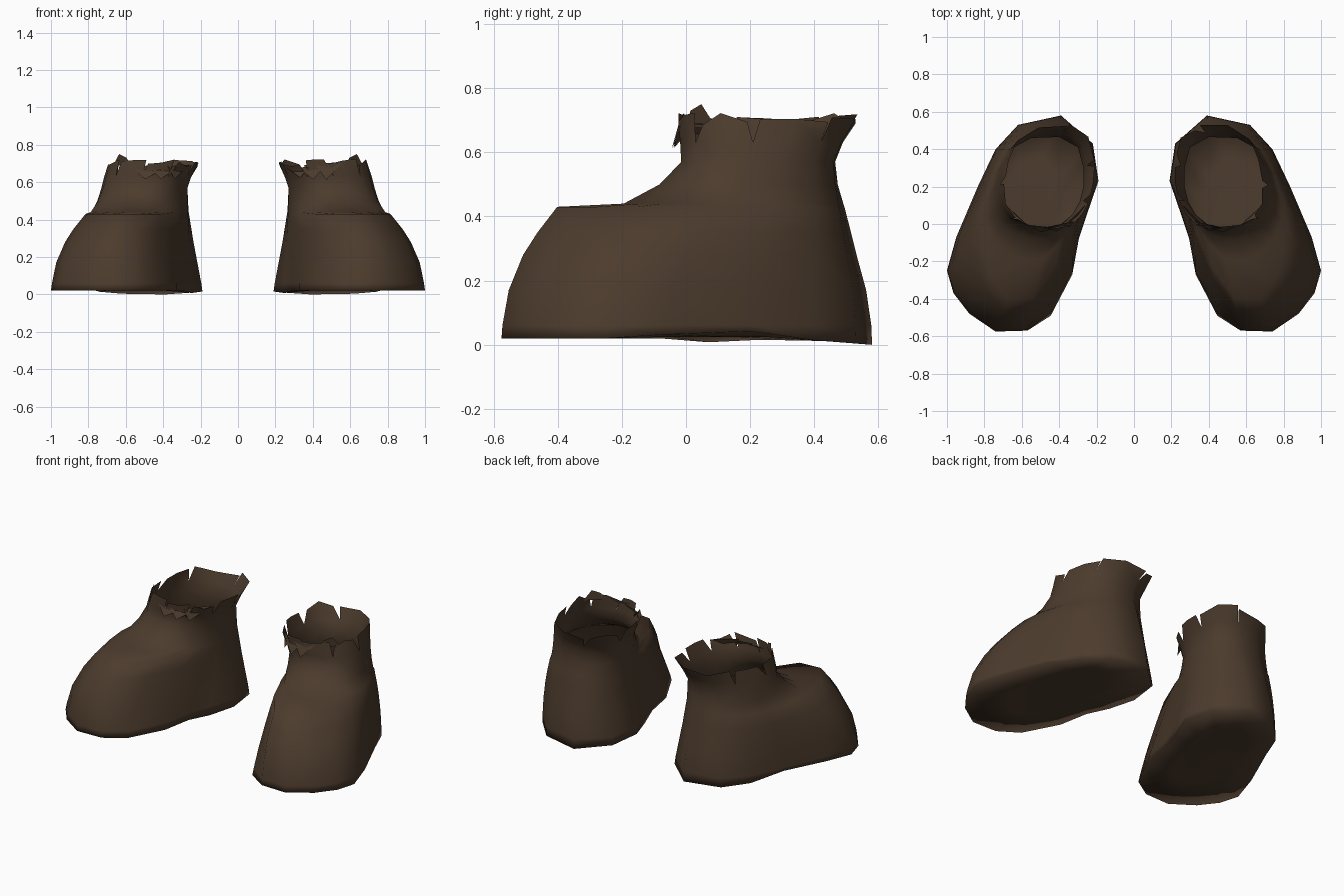
import bpy, bmesh, math, random
from mathutils import Vector

if "Cube" in bpy.data.objects:
    bpy.data.objects.remove(bpy.data.objects["Cube"])

leather = bpy.data.materials.new("brown leather")
leather.diffuse_color = (0.072, 0.044, 0.026, 1)
leather.use_nodes = True
leather.node_tree.nodes["Principled BSDF"].inputs["Base Color"].default_value = leather.diffuse_color

# Matching outlines, from the heel round the outer side to the toe and back
SOLE = [(.39, .58), (.62, .53), (.74, .40), (.835, .20), (.95, -.07), (1, -.25),
        (.965, -.37), (.88, -.48), (.74, -.575), (.57, -.57), (.445, -.49), (.33, -.27),
        (.295, -.08), (.245, .07), (.19, .23), (.22, .43)]
ANKLE = [(.40, .465), (.55, .46), (.66, .40), (.71, .30), (.73, .20), (.72, .10),
         (.67, .03), (.60, 0), (.53, -.015), (.46, -.015), (.39, 0), (.33, .05),
         (.29, .12), (.27, .20), (.27, .30), (.30, .41)]
# Height, then how far the back, outer side, inner side and toe have drawn in
LEVELS = [(.02, 0, 0, 0, 0), (.06, .02, .02, .08, .005), (.17, .16, .10, .34, .04),
          (.28, .42, .27, .60, .12), (.35, .57, .43, .74, .20), (.43, .75, .66, .90, .31),
          (.44, .78, .76, .92, .68), (.50, .93, .90, .97, .88), (.57, 1, 1, 1, 1)]
N = len(SOLE)
CENTRE = Vector((.47, .22))


def foot_ring(z, back, outer, inner, toe):
    ring = []
    for i in range(N):
        w = min(1, max(0, 1.2 - abs(i - 8.4) / 2.7))
        side = back if i in (0, 1) else outer if i < 9 else inner
        p = Vector(SOLE[i]).lerp(Vector(ANKLE[i]), side + (toe - side) * w)
        h = z
        if z == .02:    # arched sole
            h = .03 - .03 * (p.y - .2) / .38 if p.y > .2 else .02
            h += .012 if i in (3, 4) else 0
            h -= .012 if i in (13, 14) else 0
        ring.append((p.x, p.y, h))
    return ring


def collar_point(u, flare, z):
    """Point on the collar at fraction u of the way round."""
    f = (u % 1) * N
    i = int(f)
    p = Vector(ANKLE[i % N]).lerp(Vector(ANKLE[(i + 1) % N]), f - i)
    d = p - CENTRE
    q = CENTRE + Vector((d.x * (1 + .03 * flare) - .045 * flare,
                         d.y * (1 + .14 * flare) + .025 * flare))
    return (q.x, q.y, z)


def finish(bm, name, mirror, smooth):
    if mirror < 0:
        for v in bm.verts:
            v.co.x *= -1
    bmesh.ops.recalc_face_normals(bm, faces=bm.faces)
    bm.faces.ensure_lookup_table()
    if name.endswith("boot") and bm.faces[0].normal.dot(
            bm.faces[0].calc_center_median() - Vector((.55 * mirror, 0, .2))) < 0:
        bmesh.ops.reverse_faces(bm, faces=bm.faces)
    mesh = bpy.data.meshes.new(name)
    bm.to_mesh(mesh)
    bm.free()
    mesh.materials.append(leather)
    for f in mesh.polygons:
        f.use_smooth = smooth
    obj = bpy.data.objects.new(name, mesh)
    bpy.context.collection.objects.link(obj)


def boot_body(name, mirror, seed):
    # Sole, foot and shaft lofted through the rings, open at the top
    rng = random.Random(seed)
    bm = bmesh.new()
    rings = [foot_ring(*lv) for lv in LEVELS]
    rings.append([collar_point(i / N, .4, .63) for i in range(N)])
    loops = [[bm.verts.new(p) for p in r] for r in rings]
    for a, b in zip(loops, loops[1:]):
        for i in range(N):
            j = (i + 1) % N
            bm.faces.new((a[i], a[j], b[j], b[i]))
    # Flat sole round a middle ring
    middle = [bm.verts.new((.6 + (v.co.x - .6) * .5, v.co.y * .6, .025)) for v in loops[0]]
    for i in range(N):
        j = (i + 1) % N
        bm.faces.new((loops[0][j], loops[0][i], middle[i], middle[j]))
    bm.faces.new(middle)
    # Torn rim: two-segment strips with V notches between them
    base = loops[-1]
    for k in range(0, N, 2):
        cut = rng.choice((.02, .05, .3)) / N
        top = [bm.verts.new(collar_point(u, 1 + rng.uniform(-.1, .2), rng.uniform(.685, .725)))
               for u in (k / N + cut, (k + 1) / N, (k + 2) / N - cut)]
        for s in (0, 1):
            bm.faces.new((base[k + s], base[(k + s + 1) % N], top[s + 1], top[s]))
    finish(bm, name, mirror, True)


def torn_flaps(name, mirror, seed):
    # Loose scraps folded over the front of the cuff, and one standing peak
    rng = random.Random(seed)
    bm = bmesh.new()
    for k in range(3):
        u = .44 + k * .08
        a = collar_point(u, .9, rng.uniform(.67, .71))
        b = collar_point(u + .13, .9, rng.uniform(.66, .70))
        c = Vector(collar_point(u + rng.uniform(.03, .10), .5, rng.uniform(.61, .64)))
        c.xy += (c.xy - CENTRE).normalized() * .025
        bm.faces.new([bm.verts.new(p) for p in (a, b, c)])
    peak = [collar_point(.33, 1, .69), collar_point(.42, 1, .69),
            collar_point(.40, 1.2, .73), collar_point(.36, 1.2, .75)]
    bm.faces.new([bm.verts.new(p) for p in peak])
    finish(bm, name, mirror, False)


for label, mirror, seed in (("right", 1, 3), ("left", -1, 8)):
    boot_body(label + "_boot", mirror, seed)
    torn_flaps(label + "_torn_flaps", mirror, seed + 20)
